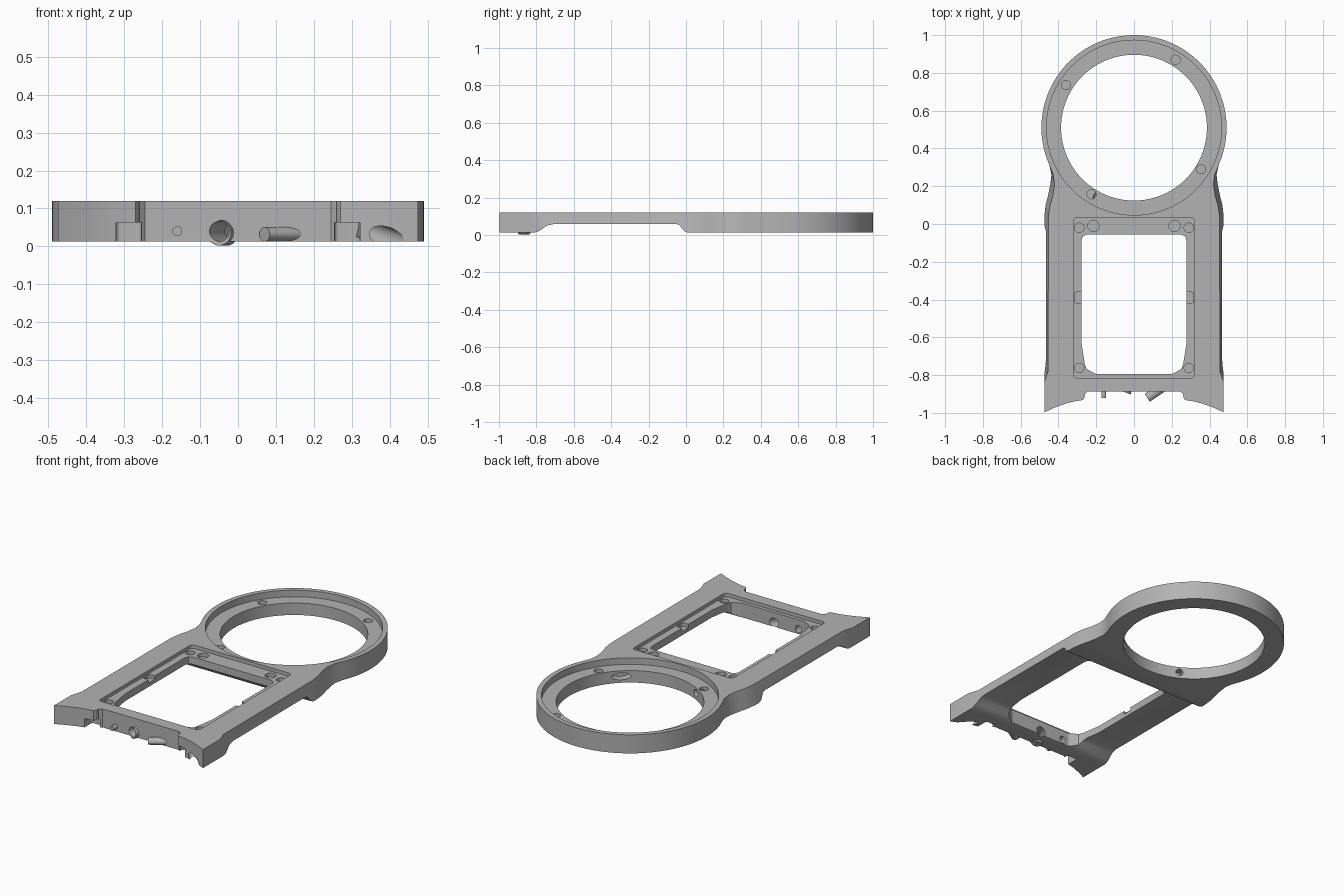
import bpy, bmesh
from math import cos, sin, pi, radians
from mathutils import Vector

if "Cube" in bpy.data.objects:
    bpy.data.objects.remove(bpy.data.objects["Cube"])

grey = bpy.data.materials.new("plain_grey")
grey.use_nodes = True
grey.diffuse_color = (0.45, 0.45, 0.45, 1)
grey.node_tree.nodes["Principled BSDF"].inputs["Base Color"].default_value = grey.diffuse_color

BOTTOM, TOP = 0.013, 0.12
RING = Vector((0, 0.51, 0))


def loft(name, low, high):
    """Closed solid between two matching loops of 3D points."""
    bm = bmesh.new()
    a = [bm.verts.new(p) for p in low]
    b = [bm.verts.new(p) for p in high]
    bm.faces.new(a)
    bm.faces.new(b)
    for i in range(len(a)):
        j = (i + 1) % len(a)
        bm.faces.new((a[i], a[j], b[j], b[i]))
    bmesh.ops.recalc_face_normals(bm, faces=bm.faces)
    me = bpy.data.meshes.new(name)
    bm.to_mesh(me)
    bm.free()
    ob = bpy.data.objects.new(name, me)
    me.materials.append(grey)
    bpy.context.collection.objects.link(ob)
    return ob


def prism(name, pts, z0, z1):
    return loft(name, [(x, y, z0) for x, y in pts], [(x, y, z1) for x, y in pts])


def disc(x, y, r, z0, z1, n=24):
    pts = [(x + r * cos(2 * pi * i / n), y + r * sin(2 * pi * i / n)) for i in range(n)]
    return prism("cutter", pts, z0, z1)


def rod(name, start, end, r, stretch=1.0, n=24):
    """Rod between two points; its section is stretched sideways."""
    start, end = Vector(start), Vector(end)
    side = (end - start).cross(Vector((0, 0, 1))).normalized()
    up = side.cross(end - start).normalized()
    off = [side * r * stretch * cos(2 * pi * i / n) + up * r * sin(2 * pi * i / n) for i in range(n)]
    return loft(name, [start + o for o in off], [end + o for o in off])


def rounded(x0, x1, y0, y1, r, n=6):
    pts = []
    corners = ((x1 - r, y1 - r), (x0 + r, y1 - r), (x0 + r, y0 + r), (x1 - r, y0 + r))
    for k, (cx, cy) in enumerate(corners):
        for i in range(n + 1):
            t = (k + i / n) * pi / 2
            pts.append((cx + r * cos(t), cy + r * sin(t)))
    return pts


def combine(target, other, operation="DIFFERENCE"):
    m = target.modifiers.new("combine", "BOOLEAN")
    m.operation, m.solver, m.object = operation, "EXACT", other
    with bpy.context.temp_override(object=target, active_object=target):
        bpy.ops.object.modifier_apply(modifier=m.name)
    bpy.data.objects.remove(other)


# Frame outline, right half: x, y and how far the top edge leans inward
half = []
for i in range(41):
    t = radians(90 - i * 114 / 40)
    half.append((0.49 * cos(t), 0.51 + 0.49 * sin(t), 0))
half += [(0.437, 0.26, 0.01), (0.443, 0.21, 0.022), (0.455, 0.15, 0.026),
         (0.468, 0.1, 0.024), (0.475, 0.04, 0.022), (0.475, -0.78, 0.02),
         (0.475, -0.84, 0), (0.475, -0.997, 0), (0.42, -0.972, 0), (0.36, -0.95, 0),
         (0.31, -0.938, 0), (0.27, -0.932, 0), (0.262, -0.92, 0),
         (0.26, -0.9, 0), (0.245, -0.886, 0)]
loop = half + [(-x, y, d) for x, y, d in reversed(half[1:])]
frame = loft("frame", [(x, y, BOTTOM) for x, y, d in loop],
             [(x - (d if x > 0 else -d), y, TOP) for x, y, d in loop])

# Raised underside across the middle
arch = [(-0.83, -0.02), (-0.81, 0.013), (-0.79, 0.019), (-0.74, 0.052), (-0.71, 0.058),
        (-0.05, 0.058), (-0.035, 0.053), (-0.01, 0.021), (0.01, 0.013), (0.02, -0.02)]
combine(frame, loft("cutter", [(-0.7, y, z) for y, z in arch], [(0.7, y, z) for y, z in arch]))

# Ring opening and its stepped seat
combine(frame, disc(0, RING.y, 0.463, 0.082, 0.2, 96))
combine(frame, disc(0, RING.y, 0.386, -0.1, 0.2, 96))

# Window seat and opening with clipped front corners
combine(frame, prism("cutter", rounded(-0.32, 0.32, -0.815, 0.035, 0.02), 0.1, 0.2))
side = [(0.2, -0.795), (0.25, -0.768), (0.26, -0.745), (0.278, -0.63),
        (0.278, -0.085), (0.27, -0.065), (0.25, -0.056)]
combine(frame, prism("cutter", side + [(-x, y) for x, y in reversed(side)], -0.1, 0.2))

# Blind screw holes and side notches
for x, y in ((0.22, 0.87), (-0.36, 0.735), (0.355, 0.29), (-0.225, 0.157)):
    combine(frame, disc(x, y, 0.024, 0.055, 0.2))
for s in (-1, 1):
    for x, y, r in ((0.29, -0.02, 0.025), (0.215, -0.01, 0.03), (0.29, -0.762, 0.025)):
        combine(frame, disc(s * x, y, r, 0.08, 0.2))
    combine(frame, prism("cutter", rounded(s * 0.29 - 0.025, s * 0.29 + 0.025, -0.418, -0.36, 0.012),
                         0.08, 0.2))
    # Pockets under the front corners
    combine(frame, prism("cutter", rounded(s * 0.288 - 0.033, s * 0.288 + 0.033, -1.05, -0.87, 0.01),
                         -0.1, 0.063))

# Cable slot and hole in the ring wall
for deg, r, stretch in ((-48, 0.02, 2.6), (242, 0.02, 1)):
    out = Vector((cos(radians(deg)), sin(radians(deg)), 0))
    mid = RING + Vector((0, 0, 0.05))
    combine(frame, rod("cutter", mid + out * 0.36, mid + out * 0.43, r, stretch))

# Front bosses: slanted sleeve, slanted rod and small pin
combine(frame, rod("sleeve", (-0.03, -0.84, 0.036), (-0.05, -0.89, 0.036), 0.034), "UNION")
combine(frame, rod("rod", (0.16, -0.86, 0.032), (0.07, -0.92, 0.032), 0.019, 1.3), "UNION")
combine(frame, rod("pin", (-0.16, -0.86, 0.04), (-0.16, -0.92, 0.04), 0.013), "UNION")

# Passages through the front wall and the groove under one corner
combine(frame, rod("cutter", (0.02, -0.74, 0.04), (-0.07, -0.94, 0.04), 0.027))
combine(frame, rod("cutter", (-0.16, -0.75, 0.045), (-0.16, -0.85, 0.045), 0.02))
combine(frame, rod("cutter", (0.32, -0.87, 0.05), (0.45, -1.04, 0.005), 0.026))

# Smooth curved walls, crisp edges
bpy.ops.object.select_all(action="DESELECT")
frame.select_set(True)
bpy.context.view_layer.objects.active = frame
bpy.ops.object.shade_smooth_by_angle(angle=radians(25))
